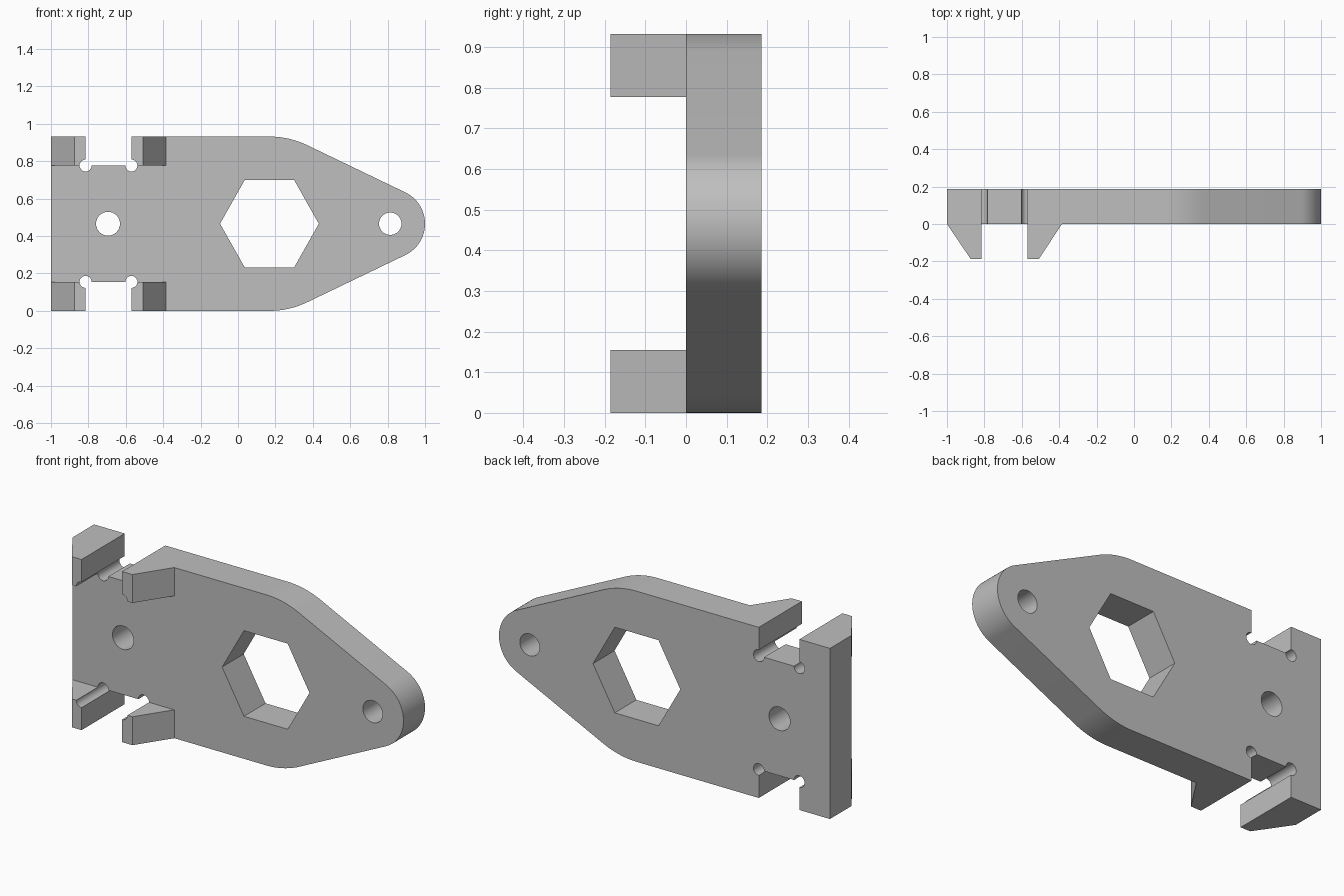
import bpy
import bmesh
from math import sin, cos, pi, asin
from mathutils import Vector

cube = bpy.data.objects.get("Cube")
if cube:
    bpy.data.objects.remove(cube, do_unlink=True)

MID = 0.466        # height of the long axis
THICK = 0.186      # plate depth, equal to prong reach
SLOT = 0.155       # slot depth from the long edges
SLOT_L, SLOT_R = -0.815, -0.57

grey = bpy.data.materials.new("plain_grey")
grey.use_nodes = True
colour = (0.52, 0.52, 0.52, 1)
grey.diffuse_color = colour
grey.node_tree.nodes["Principled BSDF"].inputs["Base Color"].default_value = colour


def prism(name, points, direction):
    """Extrude a closed loop of 3D points along a direction."""
    bm = bmesh.new()
    face = bm.faces.new([bm.verts.new(p) for p in points])
    moved = bmesh.ops.extrude_face_region(bm, geom=[face])["geom"]
    verts = [v for v in moved if isinstance(v, bmesh.types.BMVert)]
    bmesh.ops.translate(bm, verts=verts, vec=Vector(direction))
    bmesh.ops.recalc_face_normals(bm, faces=bm.faces)
    mesh = bpy.data.meshes.new(name)
    bm.to_mesh(mesh)
    bm.free()
    mesh.materials.append(grey)
    obj = bpy.data.objects.new(name, mesh)
    bpy.context.collection.objects.link(obj)
    return obj


def through_cut(name, outline):
    """Cutter running through plate and prongs; outline is in x and z."""
    return prism(name, [(x, -0.3, z) for x, z in outline], (0, 0.6, 0))


def arc(cx, cz, r, start, end, n):
    return [(cx + r * cos(start + (end - start) * i / n),
             cz + r * sin(start + (end - start) * i / n)) for i in range(n + 1)]


def circle(cx, cz, r):
    return arc(cx, cz, r, 0, 2 * pi, 32)[:-1]


def combine(target, other, operation):
    mod = target.modifiers.new(operation.lower(), "BOOLEAN")
    mod.operation = operation
    mod.solver = "EXACT"
    mod.object = other
    bpy.context.view_layer.objects.active = target
    bpy.ops.object.modifier_apply(modifier=mod.name)
    bpy.data.objects.remove(other, do_unlink=True)


# Plate outline: straight tail, broad shoulder arcs and a round nose
body_x, nose_x, nose_r = 0.168, 0.814, 0.186
tangent = pi / 2 - asin((MID - nose_r) / (nose_x - body_x))
outline = [(-1, 2 * MID), (-1, 0)]
outline += arc(body_x, MID, MID, -pi / 2, -tangent, 12)
outline += arc(nose_x, MID, nose_r, -tangent, tangent, 32)
outline += arc(body_x, MID, MID, tangent, pi / 2, 12)
plate = prism("bracket_plate", [(x, 0, z) for x, z in outline], (0, THICK, 0))

# Tapered prongs at the four slot edges
half = THICK / 2
outer_prong = [(-1, half), (-1, 0), (-0.874, -THICK), (SLOT_L, -THICK), (SLOT_L, half)]
inner_prong = [(SLOT_R, half), (SLOT_R, -THICK), (-0.508, -THICK), (-0.385, 0), (-0.385, half)]
for base in (0, 2 * MID - SLOT):
    for shape in (outer_prong, inner_prong):
        prong = prism("prong", [(x, y, base) for x, y in shape], (0, 0, SLOT))
        combine(plate, prong, "UNION")

# Slots with round corner reliefs
for edge, inner in ((-0.1, SLOT), (2 * MID + 0.1, 2 * MID - SLOT)):
    slot = [(SLOT_L, edge), (SLOT_R, edge), (SLOT_R, inner), (SLOT_L, inner)]
    combine(plate, through_cut("slot_cutter", slot), "DIFFERENCE")
    for x in (SLOT_L, SLOT_R):
        combine(plate, through_cut("relief_cutter", circle(x, inner, 0.032)), "DIFFERENCE")

# Hexagonal opening and bolt holes
hexagon = [(body_x + 0.264 * cos(i * pi / 3), MID + 0.27 * sin(i * pi / 3)) for i in range(6)]
combine(plate, through_cut("hexagon_cutter", hexagon), "DIFFERENCE")
combine(plate, through_cut("tail_hole_cutter", circle(-0.695, MID, 0.064)), "DIFFERENCE")
combine(plate, through_cut("nose_hole_cutter", circle(nose_x, MID, 0.06)), "DIFFERENCE")

bpy.ops.object.select_all(action="DESELECT")
plate.select_set(True)
bpy.context.view_layer.objects.active = plate
bpy.ops.object.shade_smooth_by_angle(angle=pi / 6)
